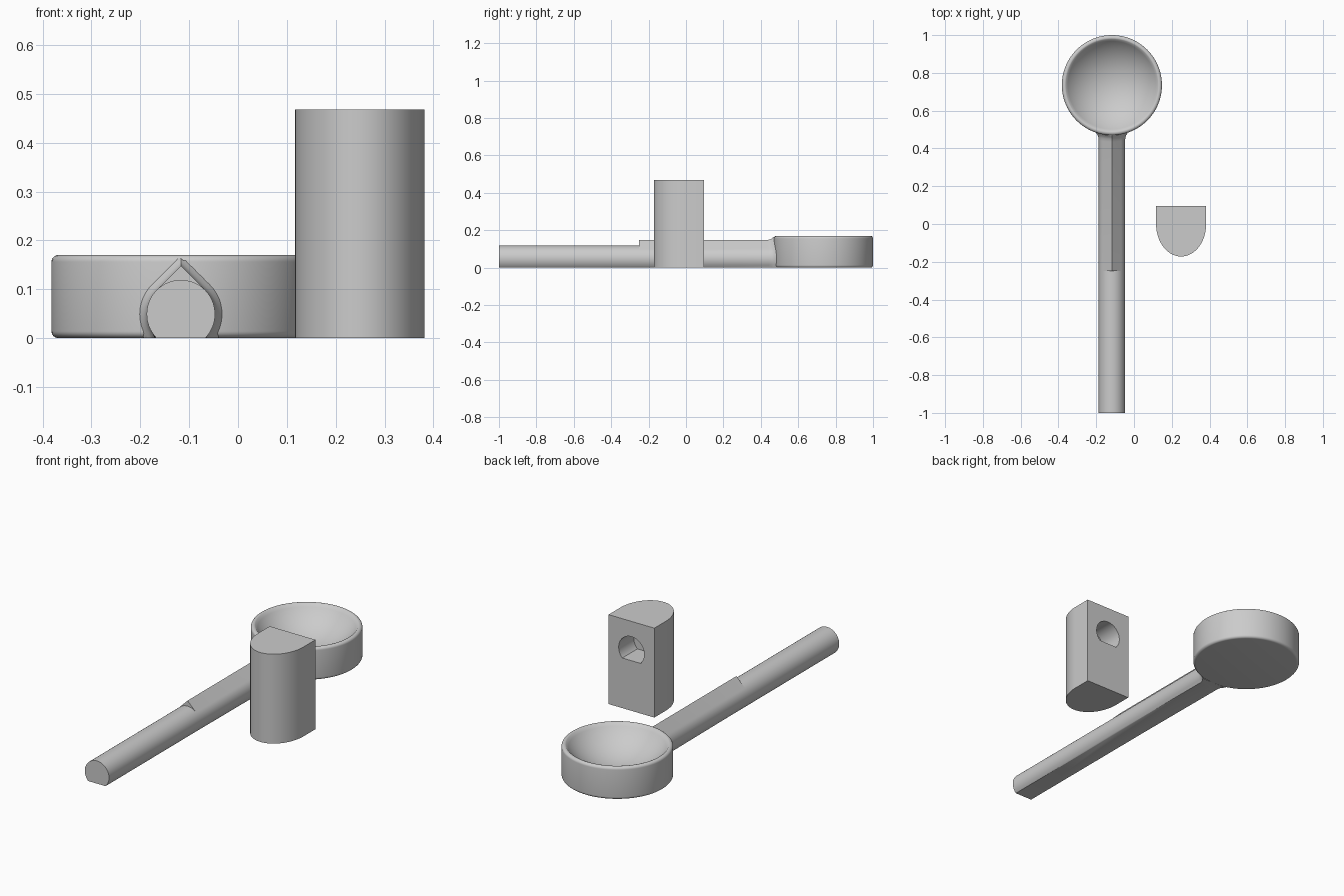
import bpy, bmesh, math

if "Cube" in bpy.data.objects:
    bpy.data.objects.remove(bpy.data.objects["Cube"])

grey = bpy.data.materials.new("plain grey")
grey.diffuse_color = (0.6, 0.6, 0.6, 1)
grey.use_nodes = True
grey.node_tree.nodes["Principled BSDF"].inputs["Base Color"].default_value = grey.diffuse_color

ROD_X, ROD_Z, ROD_R = -0.117, 0.049, 0.07
BOWL_Y, BOWL_R, BOWL_H = 0.735, 0.265, 0.17


def finish(name, bm, angle=30):
    """Clean the mesh and make a smooth-shaded object with sharp edges kept."""
    bmesh.ops.remove_doubles(bm, verts=bm.verts, dist=0.00005)
    bmesh.ops.recalc_face_normals(bm, faces=bm.faces)
    mesh = bpy.data.meshes.new(name)
    bm.to_mesh(mesh)
    bm.free()
    mesh.materials.append(grey)
    obj = bpy.data.objects.new(name, mesh)
    bpy.context.collection.objects.link(obj)
    bpy.ops.object.select_all(action='DESELECT')
    obj.select_set(True)
    bpy.context.view_layer.objects.active = obj
    bpy.ops.object.shade_smooth_by_angle(angle=math.radians(angle))
    return obj


def loft(name, rings, angle=30):
    """Skin a list of equal-length closed rings and cap both ends."""
    bm = bmesh.new()
    loops = [[bm.verts.new(p) for p in ring] for ring in rings]
    n = len(loops[0])
    for a, b in zip(loops, loops[1:]):
        for i in range(n):
            j = (i + 1) % n
            bm.faces.new((a[i], a[j], b[j], b[i]))
    bm.faces.new(loops[0])
    bm.faces.new(loops[-1])
    return finish(name, bm, angle)


def rod_profile(radius, teardrop=False):
    """Round section with a flat underside, optionally peaked at the top."""
    cut = math.degrees(math.asin(ROD_Z / ROD_R))
    pts = []
    for deg in [-cut] + list(range(-40, 221, 5)) + [180 + cut]:
        r = radius
        if teardrop and 45 < deg < 135:
            r /= math.cos(math.radians(min(deg, 180 - deg) - 45))
        a = math.radians(deg)
        pts.append((r * math.cos(a), r * math.sin(a)))
    return pts


# Handle: round rod, stepping up to a peaked section that flares into the bowl
def straight(y, peaked):
    return [(ROD_X + x, y, max(0, ROD_Z + z))
            for x, z in rod_profile(ROD_R, peaked)]


def flare(back, grow):
    ring = []
    for x, z in rod_profile(ROD_R + grow, True):
        y = BOWL_Y - math.sqrt(BOWL_R ** 2 - x * x) - back
        h = ROD_Z + z
        ring.append((ROD_X + x, y, 0 if z < -0.6 * ROD_R else min(h, 0.163)))
    return ring


loft("handle", [straight(-1, False), straight(-0.25, False), straight(-0.25, True),
                flare(0.035, 0), flare(0.02, 0.002), flare(0.01, 0.006),
                flare(0.003, 0.012), flare(-0.005, 0.018)])

# Bowl: revolved section with rounded edges and a spherical hollow
profile = [(0, 0)]
for i in range(7):
    a = math.radians(-90 + 15 * i)
    profile.append((BOWL_R - 0.014 + 0.014 * math.cos(a), 0.014 + 0.014 * math.sin(a)))
for i in range(9):
    a = math.radians(15 * i)
    profile.append((BOWL_R - 0.014 + 0.014 * math.cos(a), BOWL_H - 0.014 + 0.014 * math.sin(a)))
rim_r, rim_z = profile[-1]
depth = rim_z - 0.045
sphere_r = (rim_r ** 2 + depth ** 2) / (2 * depth)
sweep = math.asin(rim_r / sphere_r)
for i in range(1, 17):
    a = sweep * (1 - i / 16)
    profile.append((sphere_r * math.sin(a), 0.045 + sphere_r * (1 - math.cos(a))))
bm = bmesh.new()
verts = [bm.verts.new((ROD_X + r, BOWL_Y, z)) for r, z in profile]
edges = [bm.edges.new(pair) for pair in zip(verts, verts[1:])]
bmesh.ops.spin(bm, geom=verts + edges, cent=(ROD_X, BOWL_Y, 0), axis=(0, 0, 1),
               angle=2 * math.pi, steps=96, use_duplicate=False)
finish("bowl", bm, 40)

# Upright block: flat back, half-elliptical front
BX, BACK, FRONT, BW, BH = 0.2495, 0.095, -0.172, 0.1325, 0.468
outline = [(BX + BW, BACK), (BX - BW, BACK)]
for i in range(49):
    a = math.pi + math.pi * i / 48
    outline.append((BX + BW * math.cos(a), -FRONT * math.sin(a)))
block = loft("block", [[(x, y, z) for x, y in outline] for z in (0, BH)])

# Blind socket in the block's back, matching the handle section
socket = loft("socket_cutter", [[(BX + x, y, 0.314 + z) for x, z in rod_profile(0.074)]
                                for y in (BACK - 0.125, BACK + 0.05)])
cut = block.modifiers.new("socket", 'BOOLEAN')
cut.operation = 'DIFFERENCE'
cut.solver = 'EXACT'
cut.object = socket
bpy.ops.object.select_all(action='DESELECT')
block.select_set(True)
bpy.context.view_layer.objects.active = block
bpy.ops.object.modifier_apply(modifier="socket")
bpy.data.objects.remove(socket, do_unlink=True)
bpy.ops.object.shade_smooth_by_angle(angle=math.radians(30))
